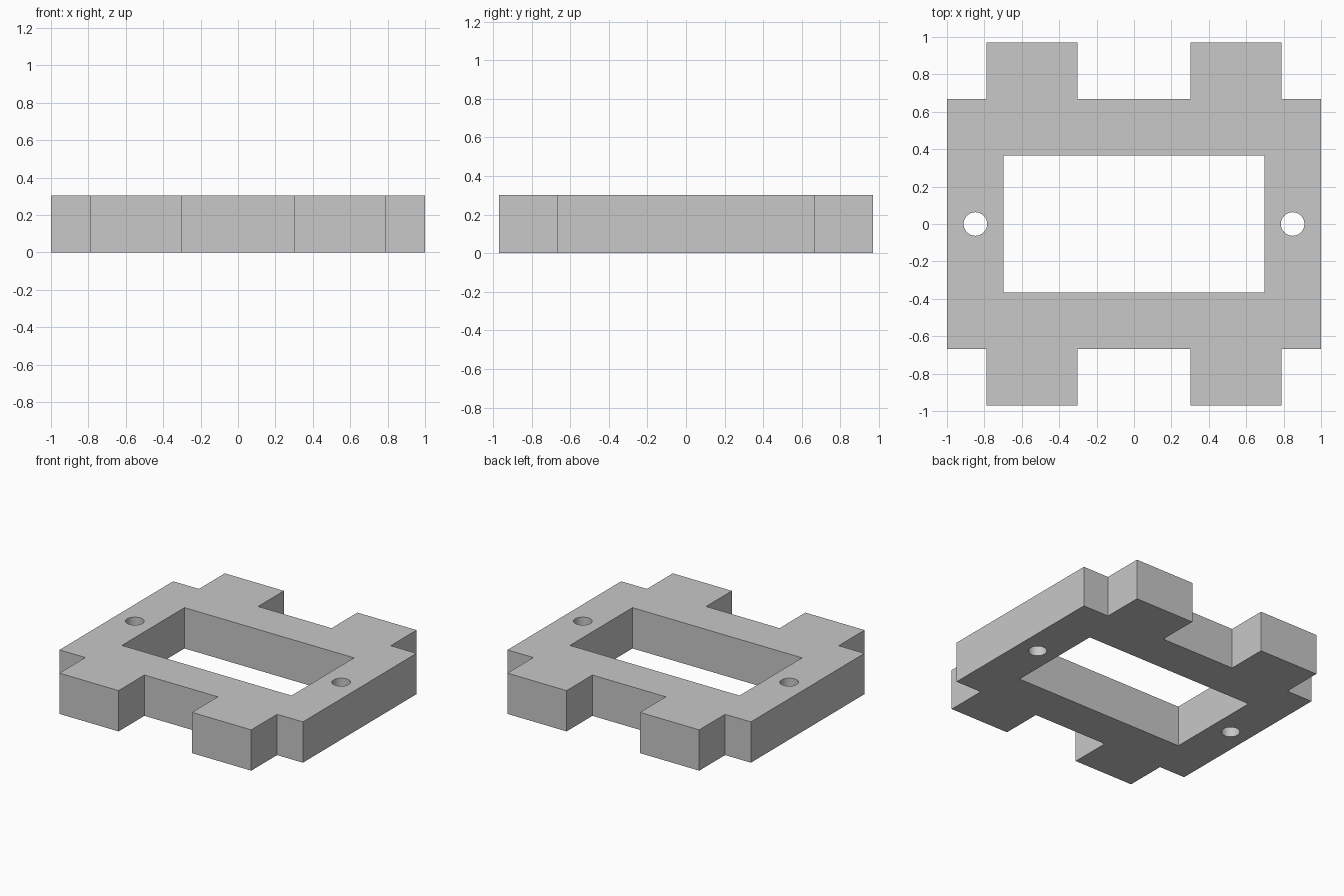
import bpy
import bmesh

if "Cube" in bpy.data.objects:
    bpy.data.objects.remove(bpy.data.objects["Cube"], do_unlink=True)

HEIGHT = 0.303

grey = bpy.data.materials.new("light_grey")
grey.use_nodes = True
colour = (0.58, 0.58, 0.58, 1)
grey.diffuse_color = colour
grey.node_tree.nodes["Principled BSDF"].inputs["Base Color"].default_value = colour


def plate(name, outline):
    """Extrude a flat outline to the full height."""
    bm = bmesh.new()
    base = bm.faces.new([bm.verts.new((x, y, 0)) for x, y in outline])
    top = bmesh.ops.extrude_face_region(bm, geom=[base], use_keep_orig=True)["geom"]
    bmesh.ops.translate(bm, vec=(0, 0, HEIGHT),
                        verts=[v for v in top if isinstance(v, bmesh.types.BMVert)])
    bmesh.ops.recalc_face_normals(bm, faces=bm.faces[:])
    mesh = bpy.data.meshes.new(name)
    bm.to_mesh(mesh)
    bm.free()
    mesh.materials.append(grey)
    obj = bpy.data.objects.new(name, mesh)
    bpy.context.collection.objects.link(obj)
    return obj


def cut(target, cutter):
    """Subtract the cutter from the target and discard it."""
    cutter.hide_render = True
    mod = target.modifiers.new("cut", "BOOLEAN")
    mod.operation = "DIFFERENCE"
    mod.solver = "EXACT"
    mod.object = cutter
    bpy.context.view_layer.objects.active = target
    bpy.ops.object.modifier_apply(modifier=mod.name)
    bpy.data.objects.remove(cutter, do_unlink=True)


# Frame outline with four tabs: one quarter, mirrored in x and then y
quarter = [(1, 0.667), (0.788, 0.667), (0.788, 0.97), (0.302, 0.97), (0.302, 0.667)]
back = quarter + [(-x, y) for x, y in reversed(quarter)]
frame = plate("mounting_frame", back + [(x, -y) for x, y in reversed(back)])

# Rectangular opening
bpy.ops.mesh.primitive_cube_add(size=1, location=(0, 0, HEIGHT / 2))
opening = bpy.context.object
opening.scale = (1.394, 0.734, 1)
cut(frame, opening)

# Screw holes, one on each side
for side in (-1, 1):
    bpy.ops.mesh.primitive_cylinder_add(vertices=48, radius=0.063, depth=1,
                                        location=(side * 0.848, 0, HEIGHT / 2))
    cut(frame, bpy.context.object)

# Round hole walls, sharp edges elsewhere
bpy.ops.object.select_all(action="DESELECT")
frame.select_set(True)
bpy.context.view_layer.objects.active = frame
bpy.ops.object.shade_smooth_by_angle()
